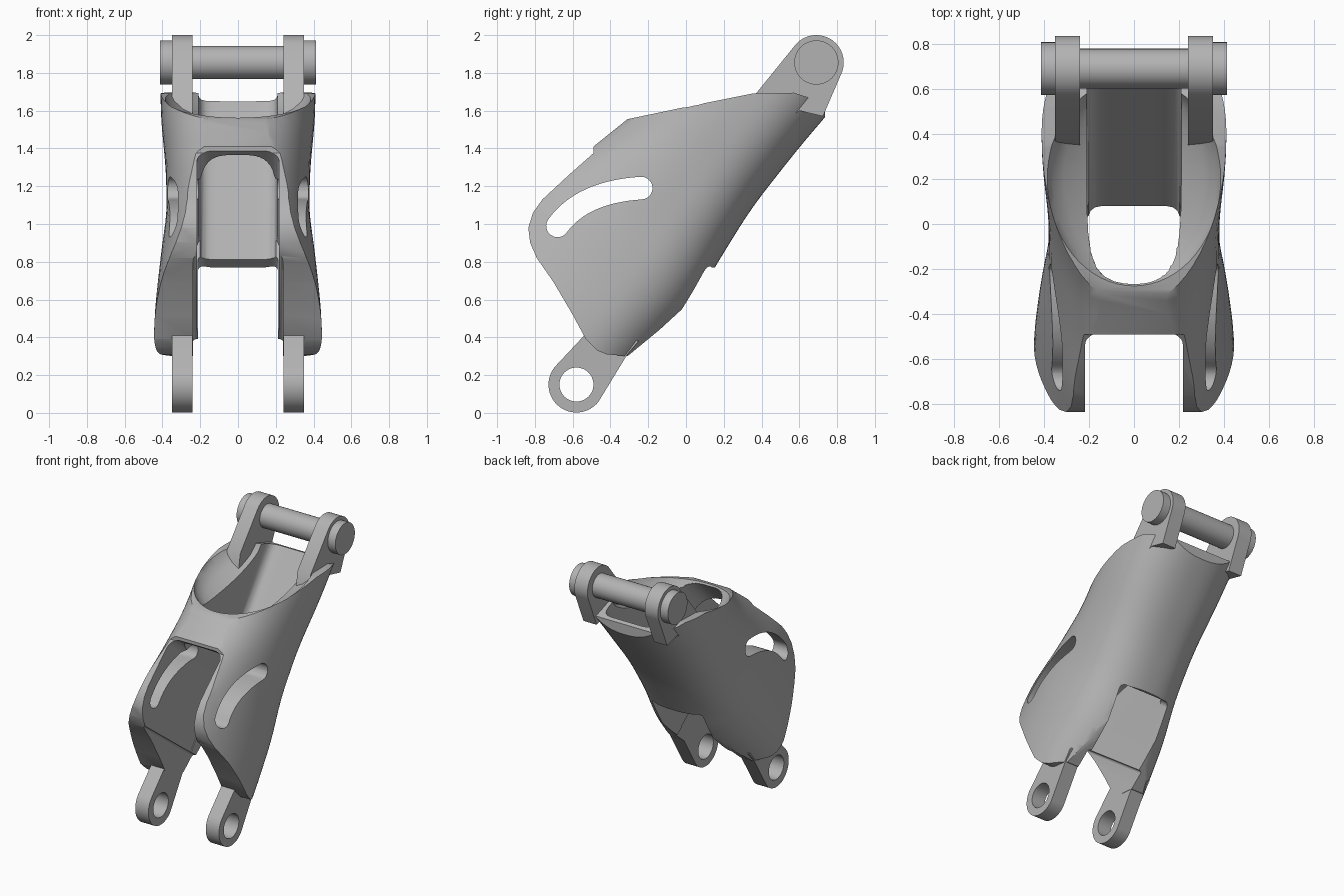
import bpy, bmesh, math
from mathutils import Vector

cube = bpy.data.objects.get("Cube")
if cube:
    bpy.data.objects.remove(cube, do_unlink=True)

grey = bpy.data.materials.new("plain grey")
grey.use_nodes = True
COLOUR = (0.45, 0.45, 0.45, 1)
grey.diffuse_color = COLOUR
grey.node_tree.nodes["Principled BSDF"].inputs["Base Color"].default_value = COLOUR

# The arm leans back: s runs along it, n points to its upper front
LOW, HIGH = Vector((0, -0.58, 0.15)), Vector((0, 0.69, 1.855))
ALONG = (HIGH - LOW).normalized()
OUT = Vector((0, -ALONG.z, ALONG.y))


def place(x, s, n):
    return Vector((x, 0, 0)) + LOW + ALONG * s + OUT * n


def skin(name, rings):
    """Closed solid through rings with equal point counts."""
    bm = bmesh.new()
    loops = [[bm.verts.new(p) for p in ring] for ring in rings]
    count = len(loops[0])
    for a, b in zip(loops, loops[1:]):
        for i in range(count):
            j = (i + 1) % count
            bm.faces.new((a[i], a[j], b[j], b[i]))
    bm.faces.new(loops[0][::-1])
    bm.faces.new(loops[-1])
    bmesh.ops.recalc_face_normals(bm, faces=bm.faces)
    mesh = bpy.data.meshes.new(name)
    bm.to_mesh(mesh)
    bm.free()
    mesh.materials.append(grey)
    ob = bpy.data.objects.new(name, mesh)
    bpy.context.collection.objects.link(ob)
    return ob


def slab(name, outline, x0, x1):
    """Side outline (y, z) extruded across x."""
    return skin(name, [[Vector((x, y, z)) for y, z in outline] for x in (x0, x1)])


def disc(centre, radius, count=48):
    return [(centre.y + radius * math.cos(math.tau * i / count),
             centre.z + radius * math.sin(math.tau * i / count)) for i in range(count)]


def combine(ob, cutter, operation="DIFFERENCE"):
    mod = ob.modifiers.new("cut", "BOOLEAN")
    mod.operation, mod.solver, mod.object = operation, "EXACT", cutter
    bpy.context.view_layer.update()
    result = bpy.data.meshes.new_from_object(
        ob.evaluated_get(bpy.context.evaluated_depsgraph_get()))
    ob.modifiers.clear()
    ob.data = result
    bpy.data.objects.remove(cutter, do_unlink=True)


def finish(ob, angle=35):
    bpy.ops.object.select_all(action="DESELECT")
    ob.select_set(True)
    bpy.context.view_layer.objects.active = ob
    bpy.ops.object.shade_smooth_by_angle(angle=math.radians(angle))


def section(s, width, back, mid, front, p_back, p_front, count=72):
    """Egg-shaped ring across the arm."""
    ring = []
    for i in range(count):
        a = math.tau * i / count
        c, d = math.cos(a), math.sin(a)
        p = p_front if d > 0 else p_back
        r = (abs(c) ** p + abs(d) ** p) ** (-1 / p)
        depth = front - mid if d > 0 else mid - back
        ring.append(place(width * r * c, s, mid + depth * r * d))
    return ring


def sample(rows, s):
    """Softened blend between table rows keyed by s."""
    total = [0] * (len(rows[0]) - 1)
    for shift in (-0.1, -0.05, 0, 0.05, 0.1):
        t = min(max(s + shift, rows[0][0]), rows[-1][0])
        for a, b in zip(rows, rows[1:]):
            if a[0] <= t <= b[0]:
                f = (t - a[0]) / (b[0] - a[0])
                total = [v + (p + (q - p) * f) / 5
                         for v, p, q in zip(total, a[1:], b[1:])]
                break
    return total


# Housing: s, half width, back, front, front roundness
shape = [(-0.1, 0.445, -0.22, 0.95, 1.9), (0.3, 0.445, -0.22, 0.95, 1.9),
         (0.65, 0.415, -0.25, 0.93, 2), (0.95, 0.378, -0.215, 0.76, 2.5),
         (1.3, 0.38, -0.185, 0.63, 2.5), (1.7, 0.41, -0.195, 0.6, 2.3),
         (2.3, 0.41, -0.235, 0.55, 2.3)]
rings = []
for i in range(33):
    s = -0.1 + 2.4 * i / 32
    w, back, front, p = sample(shape, s)
    rings.append(section(s, w, back, 0.14, front, 2.4, p))
housing = skin("housing", rings)

# Side outline trims the housing
outline = [(-0.47, 0.33), (-0.42, 0.31), (-0.31, 0.3), (-0.14, 0.44), (-0.02, 0.55),
           (0.04, 0.65), (0.11, 0.77), (0.16, 0.77), (0.45, 1.17), (0.735, 1.53),
           (0.735, 1.64), (0.57, 1.695), (0.35, 1.69), (0, 1.62), (-0.31, 1.555),
           (-0.49, 1.41), (-0.49, 1.375), (-0.62, 1.26), (-0.76, 1.13), (-0.81, 1.06),
           (-0.835, 0.98), (-0.825, 0.9), (-0.79, 0.82), (-0.7, 0.69), (-0.6, 0.52),
           (-0.53, 0.39)]
combine(housing, slab("trim", outline, -1, 1), "INTERSECT")

# Hollow running through the whole housing, narrowing upwards
combine(housing, skin("hollow", [section(s, 0.21, -0.135, 0.15, front, 8, 3.4)
                                 for s, front in ((-1, 1.0), (3, 0.28))]))

# Dished mouth inside the top rim
tilt, normal = Vector((0, 0.98, 0.2)), Vector((0, -0.2, 0.98))
mouth = []
for height, wide, deep in ((0.06, 0.39, 0.49), (0, 0.385, 0.485), (-0.04, 0.36, 0.47),
                           (-0.08, 0.31, 0.45), (-0.13, 0.2, 0.42)):
    middle = Vector((0, 0.2, 1.66)) + normal * height
    mouth.append([middle + tilt * deep * math.sin(math.tau * i / 64)
                  + Vector((wide * math.cos(math.tau * i / 64), 0, 0)) for i in range(64)])
combine(housing, skin("mouth", mouth))


def rounded_gap(half, top, n0, n1, radius):
    """Slot between the legs with rounded upper corners."""
    pts = [(-half, -1), (half, -1)]
    for sign, start in ((1, 0), (-1, 90)):
        for k in range(9):
            a = math.radians(start + k * 11.25)
            pts.append((sign * (half - radius) + radius * math.cos(a),
                        top - radius + radius * math.sin(a)))
    return skin("gap", [[place(x, s, n) for x, s in pts] for n in (n0, n1)])


combine(housing, rounded_gap(0.217, 1.045, -0.09, 1.3, 0.07))
combine(housing, rounded_gap(0.212, 0.925, -0.6, 0.05, 0.04))
combine(housing, rounded_gap(0.238, 0.42, -0.7, 1.4, 0.02))

# Curved slot through both side plates
p0, p1, p2 = Vector((-0.68, 0.99)), Vector((-0.55, 1.17)), Vector((-0.237, 1.19))
RADIUS = 0.06
left, right = [], []
for i in range(17):
    t = i / 16
    centre = p0 * (1 - t) ** 2 + p1 * 2 * t * (1 - t) + p2 * t * t
    way = ((p1 - p0) * (1 - t) + (p2 - p1) * t).normalized()
    side = Vector((-way.y, way.x)) * RADIUS
    left.append(centre + side)
    right.append(centre - side)


def cap(centre, start):
    return [centre + RADIUS * Vector((math.cos(a), math.sin(a)))
            for a in (start - math.pi * k / 10 for k in range(1, 10))]


first, last = left[0] - p0, left[-1] - p2
slot = (left + cap(p2, math.atan2(last.y, last.x)) + right[::-1]
        + cap(p0, math.atan2(-first.y, -first.x)))
combine(housing, slab("slot", slot, -1, 1))
finish(housing)


def lug(name, centre, radius, start, end, foot, x0, x1):
    """Rounded end with straight flanks running to a foot."""
    angles = [math.radians(start + (end - start) * i / 32) for i in range(33)]
    arc = [(centre.y + radius * math.cos(a), centre.z + radius * math.sin(a))
           for a in angles]
    return slab(name, arc + foot, x0, x1)


for label, sign in (("left", 1), ("right", -1)):
    x0, x1 = 0.24 * sign, 0.35 * sign
    # Lower fork ends with bored holes
    fork = lug(label + "_lower_lug", LOW, 0.148, 140, 322,
               [(-0.31, 0.31), (-0.25, 0.38), (-0.52, 0.43)], x0, x1)
    combine(fork, slab("bore", disc(LOW, 0.09), -1, 1))
    finish(fork)
    # Upper ears reaching down into the mouth
    ear = lug(label + "_upper_lug", HIGH, 0.145, -22, 140,
              [(0.37, 1.69), (0.34, 1.52), (0.46, 1.5), (0.6, 1.6), (0.725, 1.57)], x0, x1)
    finish(ear)
    # Pin heads
    finish(slab(label + "_pin_head", disc(HIGH, 0.117), 0.34 * sign, 0.413 * sign))

# Cross pin
finish(slab("cross_pin", disc(HIGH, 0.088), -0.35, 0.35))
